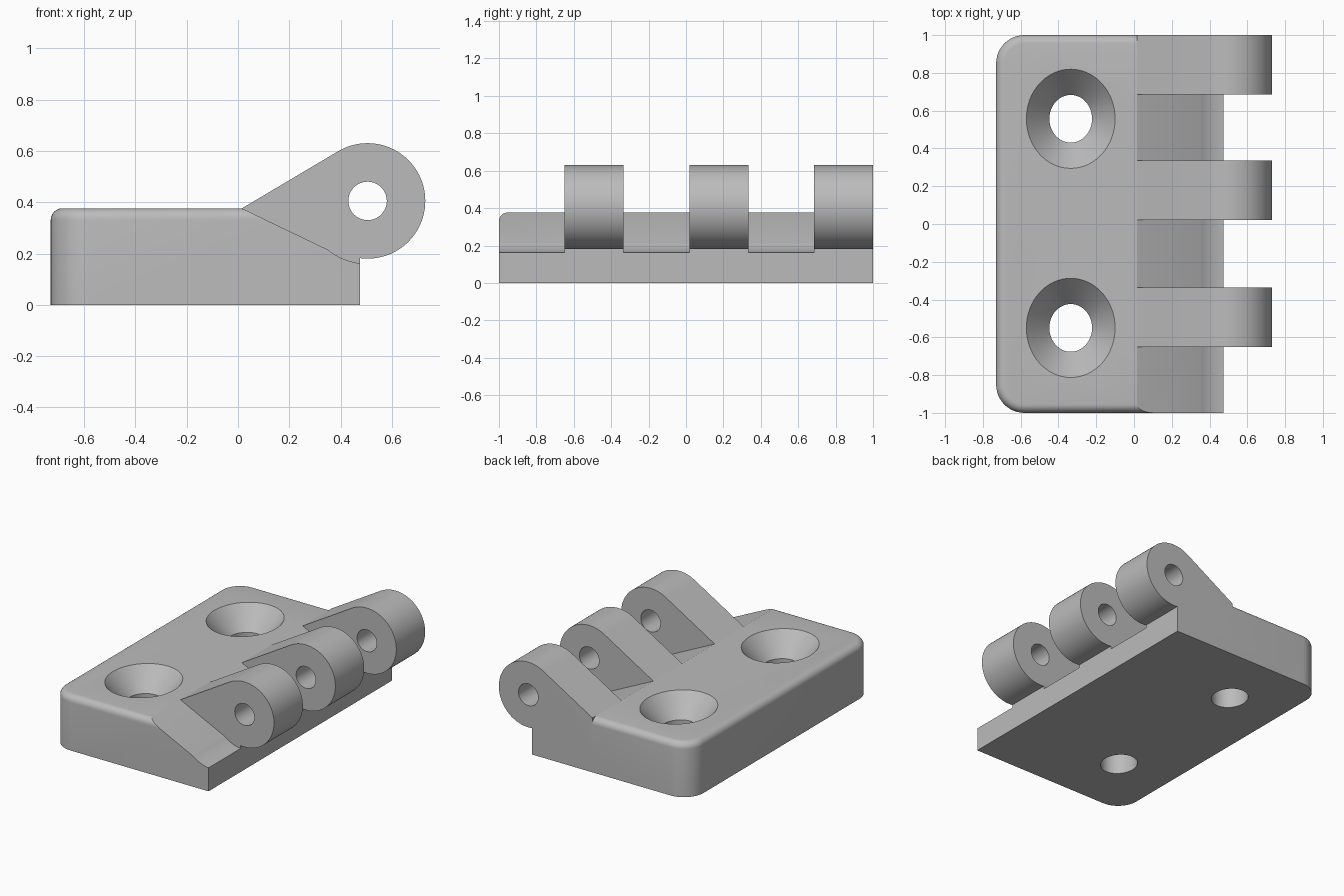
import bpy, bmesh, math
from math import cos, sin, radians
from mathutils import Matrix

if "Cube" in bpy.data.objects:
    bpy.data.objects.remove(bpy.data.objects["Cube"], do_unlink=True)

PIN_X, PIN_Z = 0.505, 0.405      # pin axis
KNUCKLE_R, CLEAR_R, PIN_R = 0.225, 0.245, 0.075
LEFT, RIGHT, TOP, BEND = -0.73, 0.475, 0.376, 0.015

grey = bpy.data.materials.new("plain grey")
grey.use_nodes = True
grey.diffuse_color = (0.5, 0.5, 0.5, 1)
grey.node_tree.nodes["Principled BSDF"].inputs["Base Color"].default_value = (0.5, 0.5, 0.5, 1)


def arc(cx, cy, r, start, end, n):
    """Points on a circular arc, angles in degrees."""
    angles = [radians(start + (end - start) * i / n) for i in range(n + 1)]
    return [(cx + r * cos(a), cy + r * sin(a)) for a in angles]


def finish(name, bm):
    bmesh.ops.recalc_face_normals(bm, faces=bm.faces)
    mesh = bpy.data.meshes.new(name)
    bm.to_mesh(mesh)
    bm.free()
    mesh.materials.append(grey)
    obj = bpy.data.objects.new(name, mesh)
    bpy.context.collection.objects.link(obj)
    return obj


def extrude(bm, points, direction):
    face = bm.faces.new([bm.verts.new(p) for p in points])
    result = bmesh.ops.extrude_face_region(bm, geom=[face])
    verts = [v for v in result["geom"] if isinstance(v, bmesh.types.BMVert)]
    bmesh.ops.translate(bm, verts=verts, vec=direction)


def side_prism(name, profile, y0, y1):
    """Prism from an x-z profile, running along y."""
    bm = bmesh.new()
    extrude(bm, [(x, y0, z) for x, z in profile], (0, y1 - y0, 0))
    return finish(name, bm)


def combine(target, other, operation):
    mod = target.modifiers.new(operation.lower(), "BOOLEAN")
    mod.operation, mod.solver, mod.object = operation, "EXACT", other
    bpy.context.view_layer.objects.active = target
    bpy.ops.object.modifier_apply(modifier=mod.name)
    bpy.data.objects.remove(other, do_unlink=True)


# Base plate with two rounded corners and a softened top rim
corner = 0.15
outline = ([(RIGHT, -1), (RIGHT, 1)]
           + arc(LEFT + corner, 1 - corner, corner, 90, 180, 12)
           + arc(LEFT + corner, corner - 1, corner, 180, 270, 12))
bm = bmesh.new()
extrude(bm, [(x, y, 0) for x, y in outline], (0, 0, TOP))
rim = [e for e in bm.edges if all(v.co.z > TOP - 0.01 for v in e.verts)
       and not all(v.co.x > RIGHT - 0.01 for v in e.verts)]
bmesh.ops.bevel(bm, geom=rim, offset=0.045, segments=6, profile=0.5, affect="EDGES")
leaf = finish("hinge_leaf", bm)

# Sloped relief with a clearance arc below the pin axis
relief = ([(BEND, TOP)] + arc(PIN_X, PIN_Z, CLEAR_R, 231, 270, 14)
          + [(0.8, PIN_Z - CLEAR_R), (0.8, 0.8), (BEND, 0.8)])
combine(leaf, side_prism("relief_cutter", relief, -1.2, 1.2), "DIFFERENCE")

# Knuckles: teardrop arms joined to the plate
end = -math.degrees(math.acos((RIGHT - PIN_X) / KNUCKLE_R))
knuckle = ([(BEND, TOP)] + arc(PIN_X, PIN_Z, KNUCKLE_R, 120.8, end, 56)
           + [(RIGHT, 0.1), (BEND, 0.1)])
for y0, y1 in ((-0.65, -0.335), (0.02, 0.335), (0.685, 1.0)):
    combine(leaf, side_prism("knuckle", knuckle, y0, y1), "UNION")

# Pin bore
bore = arc(PIN_X, PIN_Z, PIN_R, 0, 352.5, 47)
combine(leaf, side_prism("bore_cutter", bore, -1.2, 1.2), "DIFFERENCE")

# Countersunk, slightly oval screw holes
SINK_Z = 0.23
for y in (-0.55, 0.557):
    bm = bmesh.new()
    rings = []
    for r, z in ((0.113, -0.1), (0.113, SINK_Z), (0.235, TOP), (0.235, 0.6)):
        rings.append([bm.verts.new((-0.335 + px, y + py * 1.117, z))
                      for px, py in arc(0, 0, r, 0, 354.375, 63)])
    for low, high in zip(rings, rings[1:]):
        for i in range(64):
            j = (i + 1) % 64
            bm.faces.new((low[i], low[j], high[j], high[i]))
    bm.faces.new(rings[0][::-1])
    bm.faces.new(rings[-1])
    combine(leaf, finish("screw_cutter", bm), "DIFFERENCE")

# Smooth curved surfaces, crisp edges
bpy.ops.object.select_all(action="DESELECT")
leaf.select_set(True)
bpy.context.view_layer.objects.active = leaf
bpy.ops.object.shade_smooth_by_angle(angle=radians(25))
